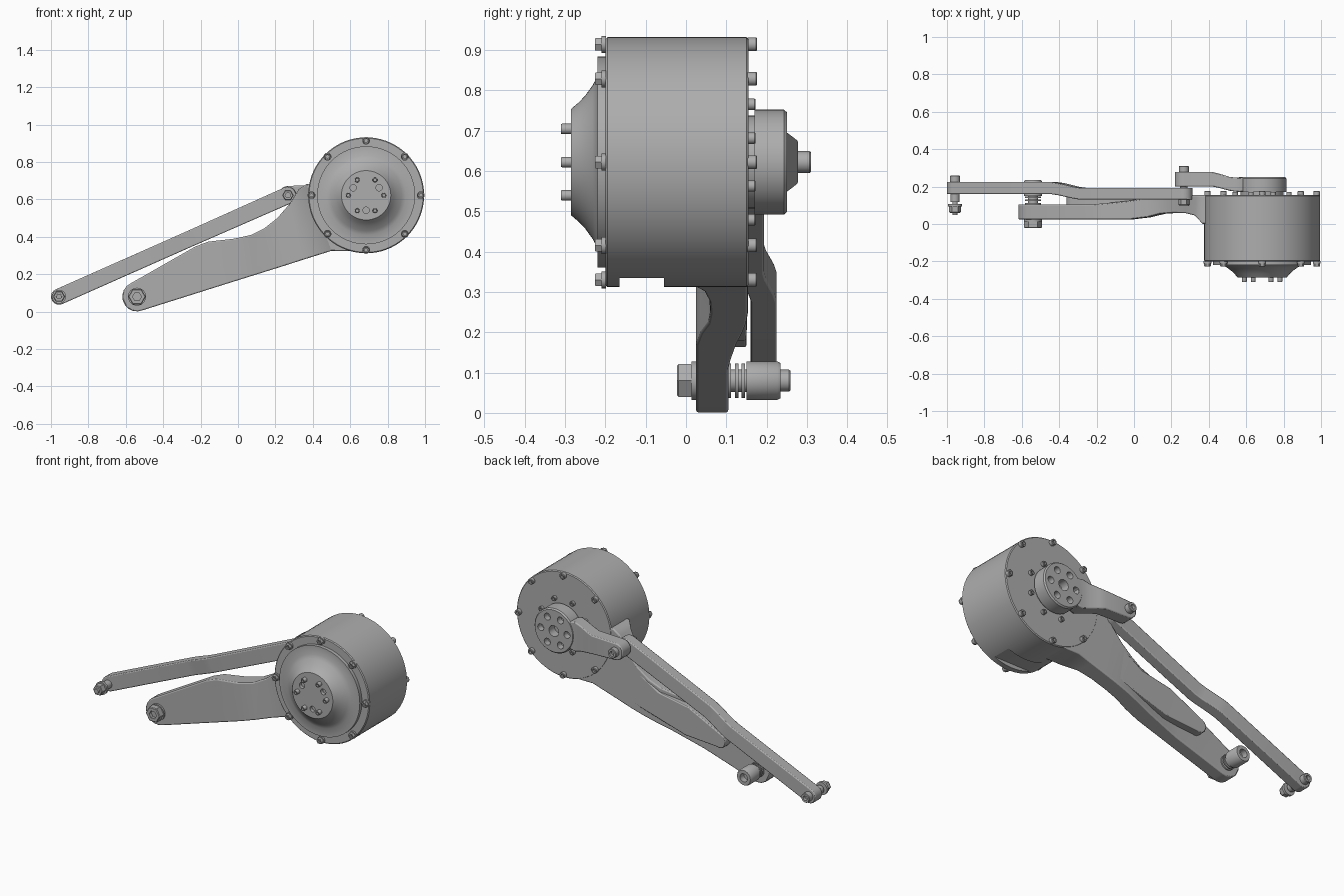
import bpy, bmesh
from math import sin, cos, pi, radians, atan2
from mathutils import Vector

cube = bpy.data.objects.get("Cube")
if cube:
    bpy.data.objects.remove(cube, do_unlink=True)

grey = bpy.data.materials.new("machined grey")
grey.use_nodes = True
COLOUR = (0.42, 0.42, 0.42, 1)
grey.diffuse_color = COLOUR
grey.node_tree.nodes["Principled BSDF"].inputs["Base Color"].default_value = COLOUR

DRUM = (0.685, 0.622)
CRANK_PIN = (0.267, 0.622)
ROD_END = (-0.957, 0.08)
ARM_END = (-0.54, 0.08)


def finish(name, bm):
    bmesh.ops.recalc_face_normals(bm, faces=bm.faces)
    mesh = bpy.data.meshes.new(name)
    bm.to_mesh(mesh)
    bm.free()
    mesh.materials.append(grey)
    obj = bpy.data.objects.new(name, mesh)
    bpy.context.collection.objects.link(obj)
    smooth(obj)
    return obj


def smooth(obj):
    bpy.ops.object.select_all(action="DESELECT")
    obj.select_set(True)
    bpy.context.view_layer.objects.active = obj
    bpy.ops.object.shade_smooth_by_angle(angle=radians(32))


def lathe(name, centre, profile, sides=32):
    """Revolve (radius, y) points about a y-parallel axis; the ends are capped."""
    bm = bmesh.new()
    rings = []
    for r, y in profile:
        rings.append([bm.verts.new((centre[0] + r * cos(2 * pi * i / sides), y,
                                    centre[1] + r * sin(2 * pi * i / sides)))
                      for i in range(sides)])
    for a, b in zip(rings, rings[1:]):
        for i in range(sides):
            j = (i + 1) % sides
            bm.faces.new((a[i], a[j], b[j], b[i]))
    bm.faces.new(rings[0])
    bm.faces.new(rings[-1])
    return finish(name, bm)


def disc(name, centre, r, y0, y1, sides=32):
    return lathe(name, centre, [(r, y0), (r, y1)], sides)


def bolt(name, centre, r, y0, y1, sides=20):
    """Cap head from y0 (seat) to y1 (outer face) with a socket."""
    d = y1 - y0
    return lathe(name, centre, [(r, y0), (r, y1 - d * 0.1), (r * 0.9, y1),
                                (r * 0.5, y1), (r * 0.5, y1 - d * 0.5)], sides)


def around(centre, radius, count, start=0):
    for i in range(count):
        a = radians(start) + 2 * pi * i / count
        yield centre[0] + radius * cos(a), centre[1] + radius * sin(a)


def round_end(centre, r, angle, y0, y1):
    """Stations of a rounded tip, from the tip along the given direction."""
    d = Vector((cos(angle), sin(angle)))
    n = Vector((-d.y, d.x))
    for deg in (12, 30, 50, 70, 90):
        a = radians(deg)
        mid = Vector(centre) - d * r * cos(a)
        low, high = mid - n * r * sin(a), mid + n * r * sin(a)
        yield low.x, low.y, high.x, high.y, y0, y1


def loft(name, stations, bevel):
    """Skin rectangular sections (low x, low z, high x, high z, front y, back y)."""
    bm = bmesh.new()
    rings = []
    for xb, zb, xt, zt, y0, y1 in stations:
        rings.append([bm.verts.new(p) for p in
                      ((xb, y0, zb), (xt, y0, zt), (xt, y1, zt), (xb, y1, zb))])
    for a, b in zip(rings, rings[1:]):
        for i in range(4):
            j = (i + 1) % 4
            bm.faces.new((a[i], a[j], b[j], b[i]))
    bm.faces.new(rings[0])
    bm.faces.new(rings[-1])
    obj = finish(name, bm)
    mod = obj.modifiers.new("soft edges", "BEVEL")
    mod.width, mod.segments = bevel, 2
    mod.limit_method, mod.angle_limit = "ANGLE", radians(50)
    return obj


def cut(obj, cutters):
    for c in cutters:
        mod = obj.modifiers.new("cut", "BOOLEAN")
        mod.operation, mod.solver, mod.object = "DIFFERENCE", "EXACT", c
    graph = bpy.context.evaluated_depsgraph_get()
    mesh = bpy.data.meshes.new_from_object(obj.evaluated_get(graph))
    obj.modifiers.clear()
    obj.data = mesh
    for c in cutters:
        bpy.data.objects.remove(c, do_unlink=True)
    smooth(obj)


# Motor drum with the shallow recess underneath
drum = lathe("motor_drum", DRUM, [(0.305, -0.2), (0.31, -0.195), (0.31, 0.15), (0.305, 0.155)], 72)
bm = bmesh.new()
bmesh.ops.create_cube(bm, size=1)
for v in bm.verts:
    v.co = (DRUM[0] + v.co.x * 0.3, -0.11 + v.co.y * 0.11, 0.285 + v.co.z * 0.1)
cut(drum, [finish("recess_cutter", bm)])

# Flared front cover with bolt ring and open holes
cover = lathe("front_cover", DRUM, [(0.262, -0.19), (0.262, -0.22), (0.212, -0.22), (0.19, -0.232),
                                    (0.165, -0.25), (0.148, -0.266), (0.132, -0.285)], 64)
cut(cover, [disc("hole_cutter", p, 0.017, -0.3, -0.265, 20) for p in around(DRUM, 0.08, 3, 30)])
for p in around(DRUM, 0.095, 6):
    bolt("cover_bolt", p, 0.013, -0.284, -0.31)
for p in around(DRUM, 0.292, 8):
    disc("front_flange_washer", p, 0.021, -0.21, -0.198, 20)
    bolt("front_flange_bolt", p, 0.018, -0.2, -0.226, 6)
    bolt("back_flange_bolt", p, 0.017, 0.153, 0.176)
for p in around(DRUM, 0.155, 8, 22.5):
    bolt("bearing_bolt", p, 0.014, 0.153, 0.172)

# Output hub and crank
disc("output_boss", DRUM, 0.115, 0.15, 0.19, 48)
hub = lathe("output_hub", DRUM, [(0.13, 0.17), (0.13, 0.243), (0.123, 0.251)], 56)
cut(hub, [disc("hub_hole_cutter", p, 0.02, 0.215, 0.3, 20) for p in around(DRUM, 0.085, 6)]
    + [disc("hub_centre_cutter", DRUM, 0.032, 0.2, 0.3, 24)])
crank = list(round_end(CRANK_PIN, 0.05, 0, 0.2, 0.278))
for x, h, y0, y1 in ((0.42, 0.055, 0.2, 0.278), (0.46, 0.063, 0.192, 0.268), (0.51, 0.075, 0.178, 0.252),
                     (0.55, 0.087, 0.172, 0.248), (0.585, 0.08, 0.172, 0.248)):
    crank.append((x, DRUM[1] - h, x, DRUM[1] + h, y0, y1))
loft("crank", crank, 0.01)
disc("crank_pin", CRANK_PIN, 0.02, 0.11, 0.29)
bolt("crank_pin_head", CRANK_PIN, 0.027, 0.276, 0.31)
bolt("crank_pin_nut", CRANK_PIN, 0.029, 0.135, 0.1, 6)

# Long push rod with its sideways jog
slope = atan2(CRANK_PIN[1] - ROD_END[1], CRANK_PIN[0] - ROD_END[0])
near, far = (0.16, 0.225), (0.13, 0.193)
rod = list(round_end(ROD_END, 0.043, slope, *near))
for x, ys in ((-0.43, near), (-0.39, (0.154, 0.219)), (-0.31, (0.136, 0.199)), (-0.27, far)):
    t = (x - ROD_END[0]) / (CRANK_PIN[0] - ROD_END[0])
    z = ROD_END[1] + t * (CRANK_PIN[1] - ROD_END[1])
    dx, dz = 0.043 * sin(slope), 0.043 * cos(slope)
    rod.append((x + dx, z - dz, x - dx, z + dz, *ys))
tip = list(round_end(CRANK_PIN, 0.046, slope + pi, *far))
rod += [(c, d, a, b, y0, y1) for a, b, c, d, y0, y1 in reversed(tip)]
loft("push_rod", rod, 0.006)

# Push rod end joint
disc("rod_end_pin", ROD_END, 0.014, 0.048, 0.23, 20)
bolt("rod_end_head", ROD_END, 0.027, 0.222, 0.259)
disc("rod_end_collar", ROD_END, 0.024, 0.118, 0.162)
disc("rod_end_washer", ROD_END, 0.037, 0.094, 0.108)
bolt("rod_end_nut", ROD_END, 0.031, 0.098, 0.06, 6)

# Main arm sweeping into the drum
arm = list(round_end(ARM_END, 0.079, radians(24), 0.025, 0.105))
arm += [(-0.2, 0.105, -0.23, 0.347, 0.025, 0.105), (-0.14, 0.124, -0.16, 0.374, 0.025, 0.11),
        (0, 0.168, -0.02, 0.39, 0.025, 0.125), (0.09, 0.196, 0.07, 0.41, 0.036, 0.14),
        (0.17, 0.221, 0.14, 0.445, 0.055, 0.15), (0.25, 0.246, 0.21, 0.5, 0.06, 0.154),
        (0.34, 0.275, 0.275, 0.575, 0.058, 0.154), (0.42, 0.3, 0.325, 0.655, 0.045, 0.154),
        (0.5, 0.325, 0.365, 0.682, 0.0, 0.154), (0.61, 0.325, 0.5, 0.69, 0.0, 0.154)]
loft("main_arm", arm, 0.006)
rib = list(round_end((-0.32, 0.205), 0.042, radians(24), 0.095, 0.15))
rib += [(-0.1, 0.18, -0.12, 0.35, 0.095, 0.15), (0.1, 0.24, 0.07, 0.385, 0.1, 0.152),
        (0.25, 0.285, 0.21, 0.47, 0.1, 0.153), (0.42, 0.34, 0.34, 0.6, 0.1, 0.153)]
loft("arm_rib", rib, 0.012)

# Main arm pivot bolt
disc("pivot_shaft", ARM_END, 0.028, 0.0, 0.2)
disc("pivot_front_washer", ARM_END, 0.048, 0.014, 0.027)
bolt("pivot_nut", ARM_END, 0.047, 0.016, -0.022, 6)
for y in (0.104, 0.122, 0.138):
    disc("pivot_back_washer", ARM_END, 0.043, y, y + 0.008)
bolt("pivot_head", ARM_END, 0.048, 0.15, 0.235, 32)
